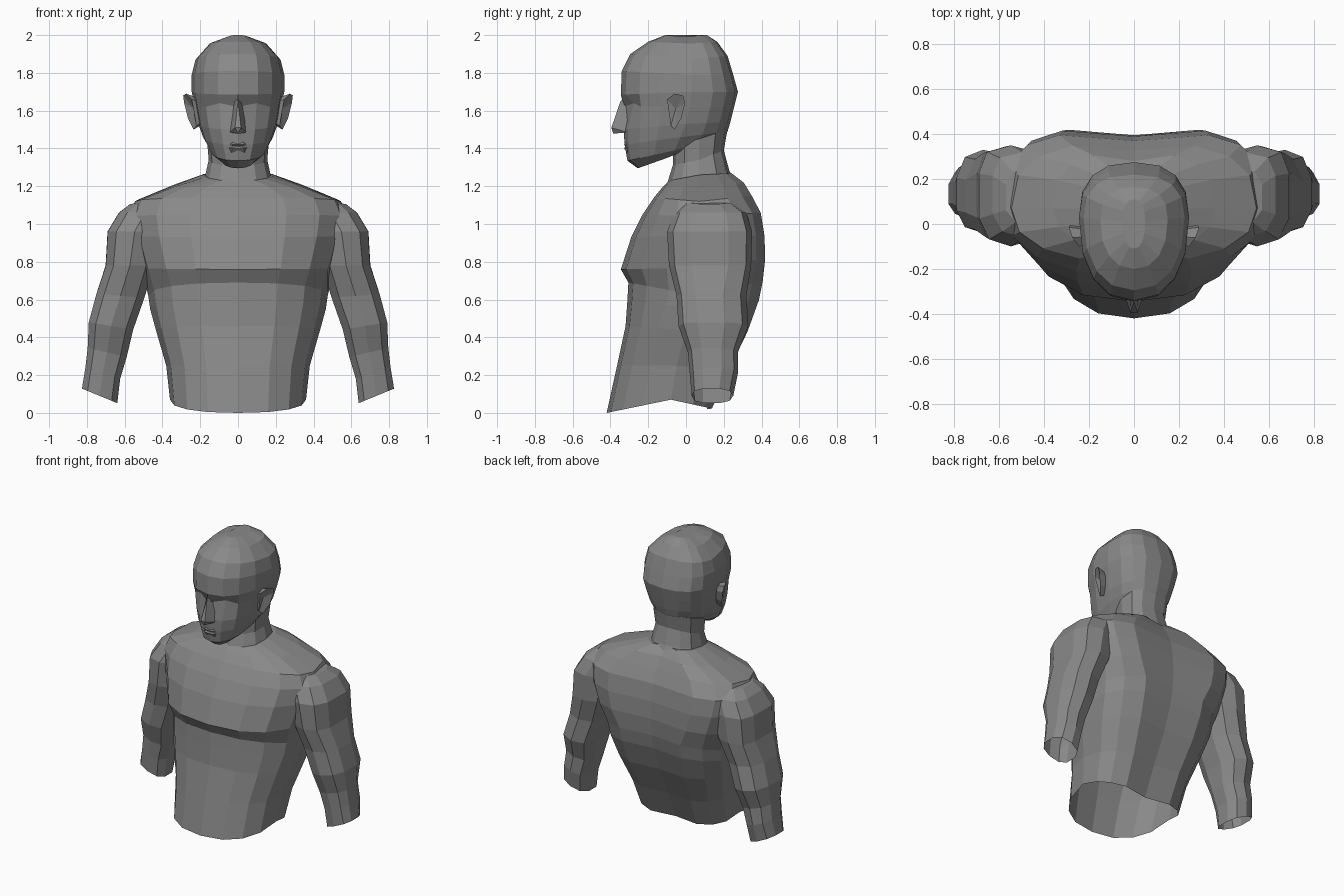
import bpy, bmesh
from math import sin, cos, tau, copysign

grey = bpy.data.materials.new("dark_grey")
grey.diffuse_color = (0.25, 0.25, 0.25, 1)


def make(name, verts, faces, mirror=False):
    me = bpy.data.meshes.new(name)
    me.from_pydata(verts, [], faces)
    me.materials.append(grey)
    bm = bmesh.new()
    bm.from_mesh(me)
    bmesh.ops.recalc_face_normals(bm, faces=bm.faces)
    bm.to_mesh(me)
    bm.free()
    ob = bpy.data.objects.new(name, me)
    bpy.context.collection.objects.link(ob)
    if mirror:
        ob.modifiers.new("mirror", 'MIRROR')
    return ob


def ring(zf, zs, zb, yf, ys, yb, w, n=16, pf=0.85, pb=0.8, dip=0.0):
    """Rounded section through front, side and back points."""
    pts = []
    for i in range(n):
        s, c = sin(tau * i / n), cos(tau * i / n)
        p, y1, z1 = (pf, yf, zf) if c > 0 else (pb, yb, zb)
        k = abs(c) ** p
        y = ys + (y1 - ys) * k
        if i == n // 2:
            y -= dip
        pts.append([w * copysign(abs(s) ** p, s), y, zs + (z1 - zs) * k])
    return pts


def loft(name, rings, mirror=False):
    n = len(rings[0])
    verts = [v for r in rings for v in r]
    faces = [(a * n + i, a * n + (i + 1) % n, (a + 1) * n + (i + 1) % n, (a + 1) * n + i)
             for a in range(len(rings) - 1) for i in range(n)]
    faces += [tuple(range(n)), tuple(range(len(verts) - n, len(verts)))]
    return make(name, verts, faces, mirror)


# Torso: z front/side/back, y front/side/back, half width
torso_rings = [
    (0.00, 0.07, 0.02, -0.42, -0.08, 0.15, 0.36),
    (0.25, 0.25, 0.22, -0.365, -0.05, 0.24, 0.38),
    (0.46, 0.44, 0.43, -0.32, 0.00, 0.345, 0.435),
    (0.60, 0.55, 0.60, -0.31, 0.06, 0.405, 0.465),
    (0.69, 0.62, 0.70, -0.305, 0.08, 0.425, 0.475),
    (0.76, 0.77, 0.82, -0.345, 0.09, 0.435, 0.51),
    (0.93, 0.94, 0.94, -0.29, 0.10, 0.43, 0.56),
    (1.05, 1.04, 1.06, -0.23, 0.09, 0.41, 0.58),
    (1.14, 1.12, 1.15, -0.17, 0.07, 0.365, 0.545),
    (1.20, 1.195, 1.22, -0.12, 0.07, 0.32, 0.36),
    (1.23, 1.26, 1.27, -0.09, 0.07, 0.25, 0.19)]
torso = loft("torso", [ring(*r, pb=0.58 if 0.7 < r[0] < 1.1 else 0.72, dip=0.04)
                       for r in torso_rings])

# Neck
neck_rings = [
    (1.18, 1.20, 1.22, -0.11, 0.07, 0.26, 0.20),
    (1.23, 1.25, 1.28, -0.095, 0.07, 0.23, 0.175),
    (1.31, 1.34, 1.39, -0.07, 0.07, 0.20, 0.155),
    (1.42, 1.45, 1.50, -0.07, 0.07, 0.22, 0.165)]
neck = loft("neck", [ring(*r, n=12) for r in neck_rings])

# Head from jaw to crown
head_rings = [
    (1.295, 1.35, 1.44, -0.255, -0.10, 0.12, 0.09),
    (1.335, 1.39, 1.46, -0.31, -0.06, 0.20, 0.145),
    (1.42, 1.46, 1.49, -0.325, -0.03, 0.22, 0.185),
    (1.50, 1.53, 1.54, -0.33, 0.00, 0.235, 0.21),
    (1.62, 1.62, 1.62, -0.33, 0.02, 0.255, 0.23),
    (1.685, 1.70, 1.70, -0.345, 0.03, 0.275, 0.245),
    (1.81, 1.79, 1.79, -0.34, 0.03, 0.25, 0.245),
    (1.90, 1.87, 1.89, -0.295, 0.03, 0.22, 0.225),
    (1.965, 1.955, 1.965, -0.20, 0.02, 0.165, 0.15),
    (2.00, 1.99, 2.00, -0.11, 0.01, 0.11, 0.05)]
rings = [ring(*r, pf=0.88, pb=0.8) for r in head_rings]
for i in (1, -1):                 # eye sockets set back under the brow
    rings[4][i][1] += 0.03
    rings[4][i][2] += 0.02
loft("head", rings)

# Nose wedge
make("nose",
     [(-0.018, -0.31, 1.68), (0.018, -0.31, 1.68), (0, -0.347, 1.65),
      (-0.016, -0.395, 1.51), (0.016, -0.395, 1.51),
      (-0.045, -0.31, 1.485), (0.045, -0.31, 1.485), (0, -0.385, 1.478)],
     [(0, 2, 1), (2, 3, 4), (0, 5, 3, 2), (1, 2, 4, 6), (3, 7, 4),
      (5, 7, 3), (6, 4, 7), (5, 6, 7), (0, 1, 6, 5)])

# Lips: upper and lower wedge
for name, z0, z1, z2 in (("upper_lip", 1.412, 1.42, 1.45), ("lower_lip", 1.412, 1.40, 1.372)):
    make(name,
         [(-0.085, -0.27, z0), (0, -0.32, z0), (0.085, -0.27, z0),
          (-0.03, -0.328, z1), (0.03, -0.328, z1),
          (-0.035, -0.305, z2), (0.035, -0.305, z2)],
         [(0, 1, 3), (1, 4, 3), (1, 2, 4), (3, 4, 6, 5), (0, 3, 5), (2, 6, 4),
          (0, 5, 6, 2, 1)])

# Ears: flared outline (y, z, outer x) over a smaller root, with a sunken middle
rim = [(-0.10, 1.66, 0.245), (-0.06, 1.69, 0.275), (-0.015, 1.68, 0.29),
       (-0.005, 1.64, 0.285), (-0.025, 1.56, 0.265), (-0.06, 1.50, 0.235),
       (-0.08, 1.52, 0.22)]
n = len(rim)
ear = [(0.19, -0.05 + (y + 0.05) * 0.7, 1.59 + (z - 1.59) * 0.7) for y, z, x in rim]
ear += [(x, y, z) for y, z, x in rim] + [(0.235, -0.055, 1.61)]
make("ear", ear,
     [(i, (i + 1) % n, n + (i + 1) % n, n + i) for i in range(n)] +
     [(n + i, n + (i + 1) % n, 2 * n) for i in range(n)] + [tuple(range(n))], True)

# Arms: z, inner x, outer x, front y, back y, rise toward the outside
arm_rings = [
    (1.125, 0.30, 0.575, -0.01, 0.25, -0.02),
    (1.06, 0.35, 0.635, -0.06, 0.32, 0.0),
    (0.96, 0.40, 0.695, -0.10, 0.35, 0.0),
    (0.78, 0.44, 0.705, -0.09, 0.345, 0.0),
    (0.62, 0.49, 0.755, -0.05, 0.32, 0.01),
    (0.46, 0.55, 0.795, -0.04, 0.33, 0.02),
    (0.32, 0.585, 0.80, 0.01, 0.275, 0.025),
    (0.21, 0.62, 0.812, 0.02, 0.275, 0.03),
    (0.09, 0.635, 0.83, 0.03, 0.25, 0.04)]
rings = []
for z, xi, xo, yf, yb, rise in arm_rings:
    w = (xo - xi) / 2
    r = ring(z, z, z, yf, yf + (yb - yf) * 0.45, yb, w, n=10, pf=0.8,
             pb=0.6 if z > 0.7 else 0.8)
    rings.append([(x + (xi + xo) / 2, y, h + rise * x / w) for x, y, h in r])
arm = loft("arm", rings, True)

# Merge arms and neck into the torso shell, then open the waist and arm ends
for part in (arm, neck):
    mod = torso.modifiers.new("join", 'BOOLEAN')
    mod.operation, mod.solver, mod.object = 'UNION', 'EXACT', part
shell = bpy.data.meshes.new_from_object(
    torso.evaluated_get(bpy.context.evaluated_depsgraph_get()))
torso.modifiers.clear()
torso.data = shell
for part in (arm, neck):
    bpy.data.objects.remove(part)
bm = bmesh.new()
bm.from_mesh(shell)
low = [f for f in bm.faces if all(v.co.z < 0.15 for v in f.verts)]
bmesh.ops.delete(bm, geom=low, context='FACES')
bm.to_mesh(shell)
bm.free()
torso.name = "torso_with_arms"
